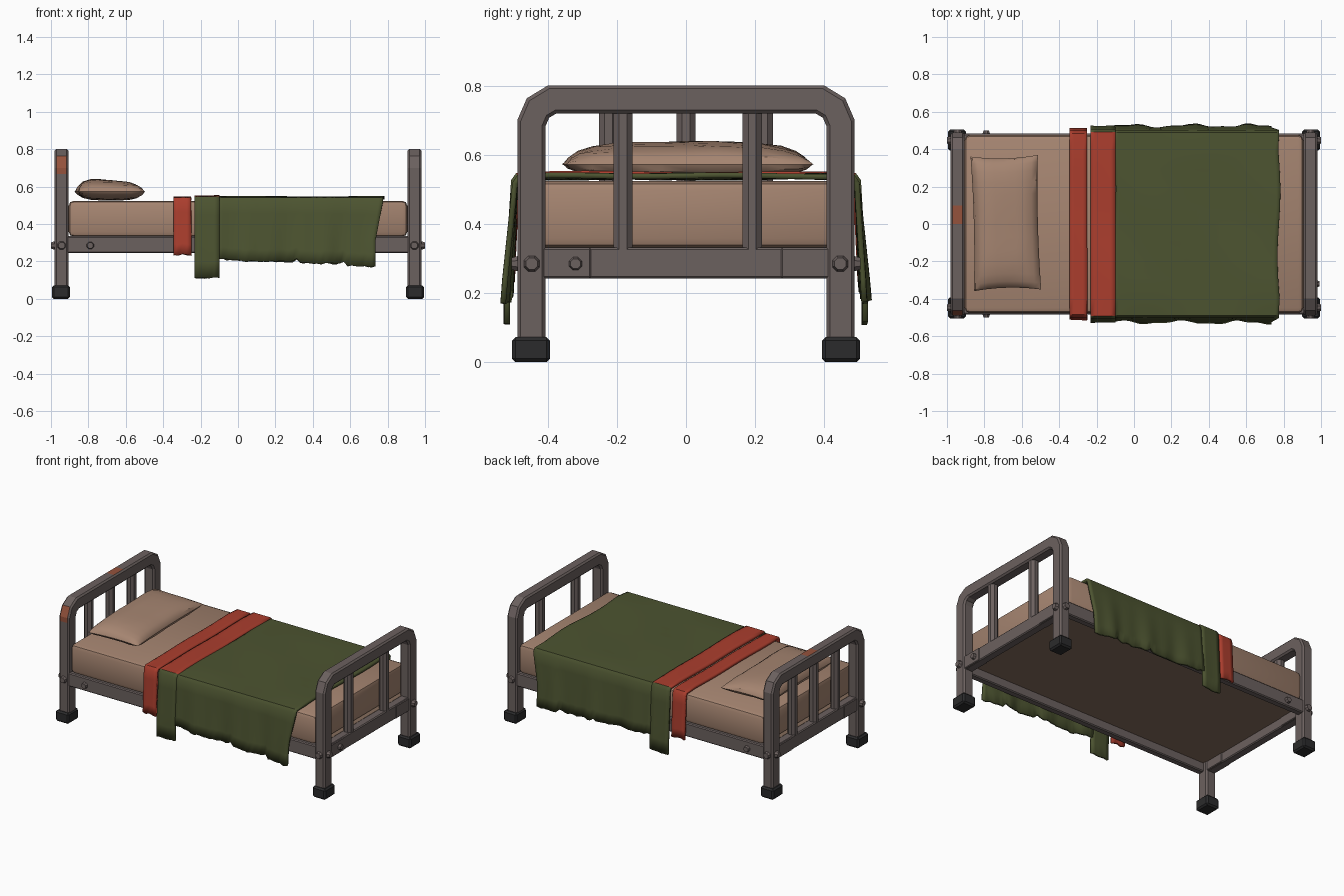
import bpy, bmesh, math, random
from mathutils import Vector, Matrix

if "Cube" in bpy.data.objects:
    bpy.data.objects.remove(bpy.data.objects["Cube"])

random.seed(4)


def mat(name, rgb):
    m = bpy.data.materials.new(name)
    m.diffuse_color = (*rgb, 1)
    m.use_nodes = True
    m.node_tree.nodes["Principled BSDF"].inputs["Base Color"].default_value = m.diffuse_color
    return m


METAL = mat("grey_metal", (0.148, 0.119, 0.114))
RUBBER = mat("black_rubber", (0.024, 0.024, 0.025))
TAN = mat("tan_linen", (0.38, 0.235, 0.165))
GREEN = mat("green_wool", (0.073, 0.088, 0.030))
RED = mat("red_cloth", (0.41, 0.048, 0.027))
BROWN = mat("brown_base", (0.24, 0.155, 0.108))
RUST = mat("rust", (0.30, 0.085, 0.045))


def make(name, bm, mats, rule=None, smooth=False):
    me = bpy.data.meshes.new(name)
    bm.to_mesh(me)
    bm.free()
    ob = bpy.data.objects.new(name, me)
    bpy.context.collection.objects.link(ob)
    for m in mats:
        me.materials.append(m)
    if rule:
        for p in me.polygons:
            p.material_index = rule(p.center, p.normal)
    if smooth:
        bpy.ops.object.select_all(action='DESELECT')
        ob.select_set(True)
        bpy.context.view_layer.objects.active = ob
        bpy.ops.object.shade_smooth_by_angle(angle=math.radians(35))
    return ob


def box(name, c, s, m, bevel=0.006, segs=1):
    bm = bmesh.new()
    bmesh.ops.create_cube(bm, size=1, matrix=Matrix.Translation(c) @ Matrix.Diagonal((*s, 1)))
    if bevel:
        bmesh.ops.bevel(bm, geom=bm.edges[:], offset=bevel, segments=segs, profile=0.5, affect='EDGES')
    return make(name, bm, [m], smooth=segs > 1)


def cylinder(name, c, axis, r, h, m, sides=8, dome=1.0):
    bm = bmesh.new()
    rot = Vector(axis).to_track_quat('Z', 'Y').to_matrix().to_4x4()
    bmesh.ops.create_cone(bm, cap_ends=True, segments=sides, radius1=r, radius2=r * dome, depth=h,
                          matrix=Matrix.Translation(c) @ rot @ Matrix.Rotation(math.pi / sides, 4, 'Z'))
    return make(name, bm, [m])


def tube_frame(name, x, rusty):
    """Bent chamfered tube in the yz plane at the given x."""
    half = [(-0.448, 0.05), (-0.448, 0.668), (-0.448, 0.692), (-0.429, 0.736), (-0.388, 0.761)]
    path = half + [(0.0, 0.761), (0.05, 0.761), (0.10, 0.761)] + [(-y, z) for y, z in reversed(half)]
    a, b, c = 0.037, 0.041, 0.010
    ring = [(a, b - c), (a - c, b), (c - a, b), (-a, b - c), (-a, c - b), (c - a, -b), (a - c, -b), (a, c - b)]
    P = [Vector(p) for p in path]
    bm = bmesh.new()
    rings = []
    for i, p in enumerate(P):
        d0 = (p - P[i - 1]).normalized() if i else (P[1] - p).normalized()
        d1 = (P[i + 1] - p).normalized() if i < len(P) - 1 else d0
        t = (d0 + d1).normalized()
        n = Vector((-t.y, t.x)) / max(0.5, t.dot(d0))
        rings.append([bm.verts.new((x + u, p.x + n.x * v, p.y + n.y * v)) for u, v in ring])
    for r0, r1 in zip(rings, rings[1:]):
        for k in range(8):
            bm.faces.new((r0[k], r0[k - 1], r1[k - 1], r1[k]))
    bm.faces.new(rings[0])
    bm.faces.new(rings[-1][::-1])
    bmesh.ops.recalc_face_normals(bm, faces=bm.faces[:])

    # Rust patch on the top rail and on the front corner, with bare primer beside it
    def rule(p, n):
        if rusty and 0 < p.y < 0.1 and n.z > 0.9:
            return 1
        if rusty and p.y < -0.4 and 0.66 < p.z < 0.75 and n.y < -0.6 and abs(n.x) < 0.3:
            return 1
        return 0
    make(name, bm, [METAL, RUST], rule)


# Head and foot frames with bars, end rails, feet and bolts
for end, x, bars in (("head", -0.943, (-0.225, 0, 0.225)), ("foot", 0.943, (-0.183, 0.192))):
    s = 1 if x > 0 else -1
    tube_frame(end + "_frame", x, end == "head")
    for y in bars:
        cylinder(end + "_bar", (x, y, 0.53), (0, 0, 1), 0.030, 0.43, METAL)
    box(end + "_rail", (x, 0, 0.287), (0.056, 0.84, 0.09), METAL)
    for t in (-1, 1):
        box(end + "_bracket", (x, t * 0.345, 0.287), (0.064, 0.14, 0.086), METAL, 0.004)
        box(end + "_foot_cap", (x + s * 0.004, t * 0.449, 0.036), (0.096, 0.11, 0.072), RUBBER, 0.01)
        cylinder(end + "_end_bolt", (s * 0.988, t * 0.447, 0.285), (s, 0, 0), 0.026, 0.024, METAL, 8, 0.7)
        cylinder(end + "_side_bolt", (x, t * 0.494, 0.285), (0, t, 0), 0.026, 0.024, METAL, 8, 0.7)
cylinder("bracket_bolt", (0.98, -0.32, 0.285), (1, 0, 0), 0.022, 0.022, METAL, 8, 0.7)

# Side rails and base
for t in (-1, 1):
    box("side_rail", (0, t * 0.46, 0.29), (1.84, 0.046, 0.09), METAL)
    cylinder("rail_bolt", (-0.79, t * 0.488, 0.285), (0, t, 0), 0.023, 0.022, METAL, 8, 0.7)
box("bed_base", (0, 0, 0.318), (1.84, 0.90, 0.03), BROWN, 0)

# Mattress
box("mattress", (0, 0, 0.428), (1.81, 0.95, 0.192), TAN, 0.026, 2)

# Pillow: two bulged sheets joined at a seam
bm = bmesh.new()
NU, NV = 10, 14
rot = Matrix.Rotation(0.025, 3, 'Z')
for sgn, h in ((1, 0.062), (-1, 0.046)):
    g = []
    for i in range(NU + 1):
        row = []
        for j in range(NV + 1):
            u = math.sin(math.pi * (i / NU - 0.5))
            v = math.sin(math.pi * (j / NV - 0.5))
            f = max(0, (1 - u ** 4) * (1 - v ** 4)) ** 0.5
            z = 0.573 + sgn * h * f - (0.014 * u * f if sgn > 0 else 0)
            if 0 < i < NU and 0 < j < NV:
                z += random.uniform(-0.002, 0.002)
            p = rot @ Vector((0.18 * u * (0.95 + 0.05 * v * v), 0.36 * v * (0.96 + 0.04 * u * u), 0))
            row.append(bm.verts.new((p.x - 0.685, p.y + 0.005, z)))
        g.append(row)
    for i in range(NU):
        for j in range(NV):
            q = (g[i][j], g[i + 1][j], g[i + 1][j + 1], g[i][j + 1])
            bm.faces.new(q if sgn > 0 else q[::-1])
bmesh.ops.remove_doubles(bm, verts=bm.verts[:], dist=0.0005)
make("pillow", bm, [TAN], smooth=True)


def lerp_table(tab, x):
    for (xa, za), (xb, zb) in zip(tab, tab[1:]):
        if x <= xb:
            return za + (zb - za) * max(0, x - xa) / (xb - xa)
    return tab[-1][1]


def drape(name, x0, x1, cols, hem, top, grow, fold, mats, rule=None, taper=0.0, flare=0.024):
    """Cloth strip hanging over both long sides, thickened inwards."""
    bm = bmesh.new()
    g = []
    for i in range(cols + 1):
        x = x0 + (x1 - x0) * i / cols
        row = []
        for s in (-1, 1):
            low = lerp_table(hem, x) + random.uniform(-0.005, 0.005)
            side = []
            for k in range(6):
                z = low + (top - 0.025 - low) * k / 5
                d = min(1, max(0, (0.52 - z) / 0.33))
                y = 0.503 + grow + flare * d + fold * d * (math.sin(19 * x + 1 + s) + 0.5 * math.sin(43 * x))
                xx = x - taper * min(1, 1.6 * d) * max(0, (x - 0.5) / 0.28)
                side.append((xx, s * y, z))
            side.append((x, s * (0.488 + grow), top - 0.004))
            if s < 0:
                row += side
                for k in range(1, 10):
                    y = -0.488 + 0.976 * k / 10
                    wob = 0.004 * math.sin(9 * x + 5 * y) * math.sin(7 * y + 1)
                    row.append((x + taper * 0.2 * math.sin(9 * y), y, top + wob))
            else:
                row += side[::-1]
        g.append([bm.verts.new(p) for p in row])
    for a, b in zip(g, g[1:]):
        for j in range(len(a) - 1):
            bm.faces.new((a[j], b[j], b[j + 1], a[j + 1]))
    ob = make(name, bm, mats, rule, smooth=True)
    so = ob.modifiers.new("thickness", 'SOLIDIFY')
    so.thickness, so.offset = 0.016, -1


# Blanket, turned-back fold and red band
HEM = [(-0.1, 0.215), (0.0, 0.205), (0.015, 0.215), (0.03, 0.2), (0.30, 0.2), (0.31, 0.215), (0.33, 0.195),
       (0.55, 0.185), (0.57, 0.205), (0.59, 0.178), (0.78, 0.17)]
drape("blanket", -0.105, 0.775, 40, HEM, 0.546, 0.0, 0.008, [GREEN], None, 0.04)
drape("blanket_fold", -0.232, -0.10, 5, [(-0.3, 0.11), (0, 0.115)], 0.552, 0.004, 0.002, [GREEN, RED],
      lambda p, n: int(abs(p.y) < 0.49), 0.0, 0.02)
drape("red_band", -0.345, -0.25, 4, [(-0.4, 0.235), (0, 0.235)], 0.546, -0.004, 0.002, [RED], None, 0.0, 0.016)
